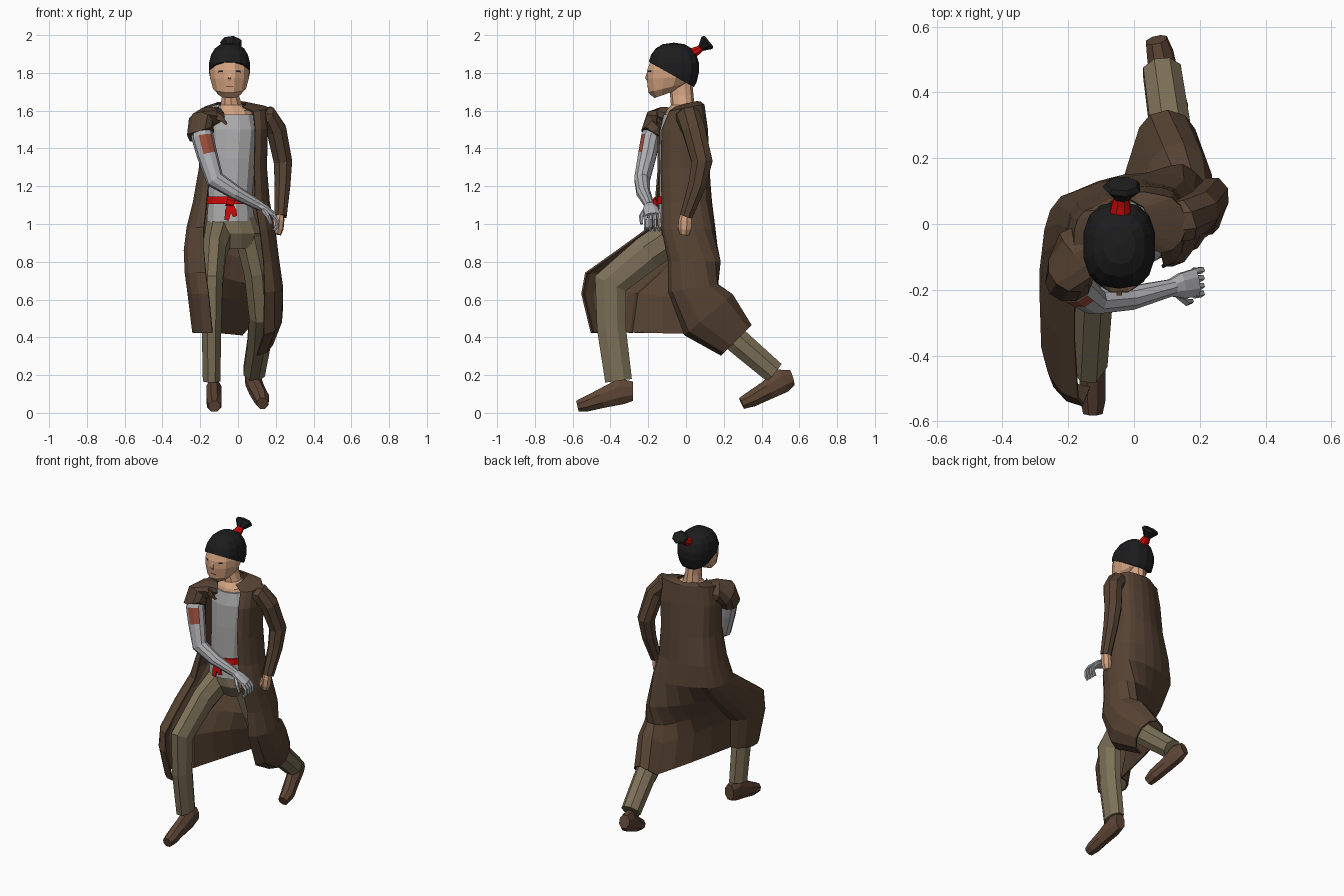
import bpy, bmesh, math, random
from mathutils import Vector
from mathutils.bvhtree import BVHTree

random.seed(4)


def material(name, r, g, b):
    m = bpy.data.materials.new(name)
    m.diffuse_color = (r, g, b, 1)
    return m


COAT = material("coat brown", 0.094, 0.056, 0.033)
SHOE = material("shoe brown", 0.11, 0.06, 0.036)
PANTS = material("khaki", 0.205, 0.165, 0.098)
SHIRT = material("shirt grey", 0.42, 0.42, 0.43)
METAL = material("arm grey", 0.44, 0.44, 0.46)
SKIN = material("skin", 0.66, 0.37, 0.22)
HAIR = material("hair black", 0.012, 0.012, 0.013)
RED = material("red cloth", 0.62, 0.003, 0.003)
RUST = material("dull red", 0.33, 0.075, 0.045)


def finish(name, bm, *mats):
    bmesh.ops.recalc_face_normals(bm, faces=bm.faces)
    me = bpy.data.meshes.new(name)
    bm.to_mesh(me)
    bm.free()
    for m in mats:
        me.materials.append(m)
    ob = bpy.data.objects.new(name, me)
    bpy.context.collection.objects.link(ob)
    return ob


def loft(rings, closed=True, caps=True):
    bm = bmesh.new()
    rows = [[bm.verts.new(p) for p in ring] for ring in rings]
    n = len(rows[0])
    for a, b in zip(rows, rows[1:]):
        for i in range(n if closed else n - 1):
            j = (i + 1) % n
            bm.faces.new((a[i], a[j], b[j], b[i]))
    if closed and caps:
        bm.faces.new(rows[0])
        bm.faces.new(rows[-1])
    return bm


def tube_rings(path, ref, n):
    """path: (x, y, z, radius along ref, radius across)"""
    pts = [Vector(p[:3]) for p in path]
    rings = []
    for i, p in enumerate(path):
        t = (pts[min(i + 1, len(pts) - 1)] - pts[max(i - 1, 0)]).normalized()
        v = (ref - t * ref.dot(t)).normalized()
        u = v.cross(t)
        rings.append([pts[i] + v * p[3] * math.cos(a) + u * p[4] * math.sin(a)
                      for a in (2 * math.pi * (k + 0.5) / n for k in range(n))])
    return rings


X, Y, Z = Vector((1, 0, 0)), Vector((0, 1, 0)), Vector((0, 0, 1))


def tube(name, path, mat, ref=Y, n=8):
    return finish(name, loft(tube_rings(path, ref, n)), mat)


def stack(rows, n=12):
    """horizontal rings: (x, y, z, rx, ry, tilt)"""
    out = []
    for x, y, z, rx, ry, tilt in rows:
        angs = [2 * math.pi * (k + 0.5) / n for k in range(n)]
        out.append([Vector((x + rx * math.cos(a), y + ry * math.sin(a),
                            z + tilt * ry * math.sin(a))) for a in angs])
    return out


# Head and neck
head_rows = [(-.045, -.115, 1.685, .055, .055, .35), (-.045, -.095, 1.722, .09, .108, .25),
             (-.045, -.086, 1.775, .107, .126, .05), (-.045, -.08, 1.815, .109, .13, 0),
             (-.045, -.077, 1.865, .1, .113, 0), (-.045, -.07, 1.92, .06, .07, 0)]
head_bm = loft(stack(head_rows))
bmesh.ops.recalc_face_normals(head_bm, faces=head_bm.faces)
skull = BVHTree.FromBMesh(head_bm)
finish("head", head_bm, SKIN)
finish("neck_and_chest", loft(stack([
    (-.025, -.035, 1.54, .115, .088, 0), (-.025, -.028, 1.6, .1, .075, 0),
    (-.035, -.018, 1.63, .06, .062, 0), (-.04, -.022, 1.68, .047, .062, 0),
    (-.045, -.03, 1.76, .047, .062, 0)], 10)), SKIN)


# Face details, thin plates set on the face
def plate(name, x, z, w, h, mat, d=0.008):
    hit = skull.ray_cast(Vector((x, -1, z)), Y)
    bm = bmesh.new()
    bmesh.ops.create_cube(bm, size=1)
    bmesh.ops.scale(bm, verts=bm.verts, vec=(w, d, h))
    bmesh.ops.rotate(bm, verts=bm.verts,
                     matrix=Y.rotation_difference(-hit[1]).to_matrix())
    bmesh.ops.translate(bm, verts=bm.verts, vec=hit[0])
    finish(name, bm, mat)


for side in (-1, 1):
    plate("eye", -.045 + side * .048, 1.808, .024, .009, HAIR, .004)
plate("mouth", -.045, 1.728, .036, .004, RUST, .004)
tube("nose", [(-.045, -.2, 1.81, .008, .006), (-.045, -.21, 1.772, .012, .01),
              (-.045, -.204, 1.762, .008, .006)], SKIN, X, 4)


# Hair cap: boxy ball, cut on a slant from fringe to nape
def boxy(v):
    return math.copysign(min(1, abs(v) ** .8), v)


bm = bmesh.new()
bmesh.ops.create_uvsphere(bm, u_segments=14, v_segments=9, radius=1)
for v in bm.verts:
    zz = v.co.z if v.co.z > 0 else v.co.z * 1.25
    v.co = (-.045 + boxy(v.co.x) * .112, -.065 + boxy(v.co.y) * .135, 1.83 + zz * .13)
bmesh.ops.bisect_plane(bm, geom=bm.verts[:] + bm.edges[:] + bm.faces[:],
                       plane_co=(0, -.2, 1.86), plane_no=(0, .56, 1), clear_inner=True)
bmesh.ops.holes_fill(bm, edges=[e for e in bm.edges if e.is_boundary])
finish("hair_cap", bm, HAIR)
tube("hair_tie", [(-.042, .025, 1.9, .036, .032), (-.04, .06, 1.918, .03, .024),
                  (-.038, .085, 1.935, .022, .018)], RED, X)
tube("hair_tuft", [(-.038, .078, 1.93, .024, .018), (-.036, .112, 1.96, .06, .045),
                   (-.036, .122, 1.968, .05, .036)], HAIR, X, 7)

# Shirt, sash and hips
finish("shirt", loft(stack([
    (-.04, -.035, 1.01, .13, .118, 0), (-.04, -.035, 1.15, .12, .108, 0),
    (-.03, -.035, 1.35, .125, .11, 0), (-.025, -.035, 1.5, .135, .105, 0),
    (-.025, -.035, 1.58, .112, .085, 0)])), SHIRT)
finish("shirt_collar", loft([[Vector((-.15, -.1, 1.56)), Vector((-.1, -.135, 1.55)),
                              Vector((-.07, -.12, 1.575)), Vector((-.1, -.07, 1.635)),
                              Vector((-.15, -.06, 1.62))],
                             [Vector((-.12, -.07, 1.56))] * 5], caps=False), SHIRT)
finish("sash", loft(stack([(-.04, -.035, 1.105, .13, .122, 0),
                           (-.04, -.035, 1.145, .128, .12, 0)])), RED)
tube("sash_knot", [(-.06, -.165, 1.12, .012, .025), (-.02, -.165, 1.11, .012, .022)], RED, Y, 6)
for dx, end in ((-.02, 1.02), (.025, 1.04)):
    tube("sash_tail", [(-.04, -.165, 1.11, .004, .014), (-.04 + dx * .6, -.17, 1.07, .004, .024),
                       (-.04 + dx, -.168, end, .004, .016)], RED, Y, 4)
finish("hips", loft(stack([
    (-.035, -.03, 1.05, .125, .105, 0), (-.02, -.02, .95, .15, .115, 0),
    (-.01, -.01, .87, .1, .08, 0)])), PANTS)

# Legs and shoes
tube("front_leg", [(-.095, -.02, .97, .08, .1), (-.125, -.2, .85, .066, .1),
                   (-.138, -.4, .685, .062, .098), (-.14, -.395, .45, .056, .083),
                   (-.14, -.357, .17, .05, .077)], PANTS, X)
tube("back_leg", [(.05, .0, .97, .08, .1), (.1, .04, .75, .074, .088),
                  (.122, .12, .52, .068, .08), (.11, .29, .365, .066, .072),
                  (.085, .465, .215, .062, .065)], PANTS, X)
tube("front_shoe", [(-.128, -.28, .115, .035, .055), (-.128, -.34, .115, .043, .075),
                    (-.127, -.45, .075, .043, .055), (-.125, -.53, .046, .042, .043),
                    (-.125, -.575, .035, .032, .032)], SHOE, X)
tube("back_shoe", [(.13, .295, .05, .032, .034), (.125, .35, .075, .043, .046),
                   (.1, .43, .12, .043, .055), (.08, .51, .17, .043, .07),
                   (.068, .56, .185, .035, .045)], SHOE, X)

# Long open coat: each row wraps the right side, back and left side
# right: x, y, z, rx, ry, tilt   left: x, y, z, rx, ry, tilt, extra wrap behind the leg
coat_rows = [
    ((-.095, -.01, 1.63, .02, .055, .25), (.02, .0, 1.632, .02, .055, .25, 0)),
    ((-.125, -.04, 1.61, .055, .085, .2), (.08, -.0, 1.612, .075, .085, .2, 0)),
    ((-.14, -.045, 1.5, .06, .1, 0), (.09, -.01, 1.5, .065, .115, 0, 0)),
    ((-.145, -.035, 1.3, .058, .11, 0), (.085, -.01, 1.3, .065, .12, 0, 0)),
    ((-.165, -.03, 1.12, .07, .13, 0), (.09, -.005, 1.12, .075, .12, 0, 0)),
    ((-.18, -.05, .98, .09, .145, 0), (.115, .01, .97, .08, .135, 0, 0)),
    ((-.18, -.18, .86, .105, .18, 0), (.135, .045, .8, .08, .135, 0, 20)),
    ((-.17, -.33, .74, .11, .2, 0), (.14, .04, .66, .095, .13, .15, 45)),
    ((-.155, -.4, .63, .11, .15, 0), (.135, .12, .52, .1, .125, .85, 60)),
    ((-.135, -.39, .425, .105, .11, 0), (.1, .265, .385, .085, .078, 1.0, 70)),
]


def arc(x, y, z, a, b, tilt, start, end, n=8):
    angs = (math.radians(start + (end - start) * k / (n - 1)) for k in range(n))
    return [Vector((x + a * math.cos(t), y + b * math.sin(t), z + tilt * b * math.sin(t)))
            for t in angs]


rings = []
for r, l in coat_rows:
    right = arc(*r, -90, -270)
    left = arc(*l[:6], 90 + l[6], -90)
    mid = [right[-1].lerp(left[0], f) + Y * .1 * f * (1 - f) for f in (.25, .5, .75)]
    rings.append(right + mid + left)
coat = finish("coat", loft(rings, closed=False), COAT)
mod = coat.modifiers.new("thickness", "SOLIDIFY")
mod.thickness = .01
mod.offset = 0

# Left sleeve and hand
tube("long_sleeve", [(.09, .0, 1.565, .065, .052), (.155, .012, 1.57, .068, .06),
                     (.203, .04, 1.5, .065, .057), (.238, .085, 1.33, .06, .053),
                     (.236, .06, 1.21, .051, .045), (.225, .0, 1.04, .036, .035)], COAT)
tube("hand", [(.222, .0, 1.06, .026, .022), (.22, -.003, 1.02, .036, .026),
              (.215, -.005, .975, .036, .027), (.208, -.008, .945, .026, .02)], SKIN, Y, 7)
tube("thumb", [(.205, -.02, 1.02, .013, .013), (.192, -.034, .985, .012, .012),
               (.188, -.03, .955, .008, .008)], SKIN, Y, 5)

# Torn short sleeve with a ragged end
rings = tube_rings([(-.11, -.055, 1.57, .075, .045), (-.165, -.09, 1.565, .09, .056),
                    (-.198, -.145, 1.535, .085, .066), (-.198, -.178, 1.475, .068, .072)], Y, 10)
for p in rings[-1]:
    p.z += random.uniform(-.022, .022)
finish("torn_sleeve", loft(rings), COAT)
tube("torn_flap", [(-.13, -.15, 1.58, .006, .03), (-.09, -.155, 1.56, .006, .022),
                   (-.06, -.15, 1.53, .004, .008)], COAT, Y, 4)

# Artificial arm with a dull red patch on the upper arm
bm = loft(tube_rings([(-.195, -.16, 1.53, .045, .05), (-.188, -.187, 1.46, .053, .059),
                      (-.163, -.205, 1.365, .051, .055), (-.122, -.233, 1.235, .043, .05),
                      (-.01, -.225, 1.165, .038, .038), (.12, -.192, 1.095, .026, .026)], Y, 10))
bmesh.ops.recalc_face_normals(bm, faces=bm.faces)
for f in bm.faces:
    c = f.calc_center_median()
    if 1.37 < c.z < 1.46 and f.normal.dot(Vector((.3, -.95, 0))) > .75:
        f.material_index = 1
finish("grey_arm", bm, METAL, RUST)
tube("grey_palm", [(.11, -.195, 1.1, .027, .024), (.145, -.188, 1.08, .042, .022),
                   (.19, -.178, 1.045, .046, .018)], METAL)
for k in range(4):
    y = -.215 + k * .024
    tube("grey_finger", [(.182, y, 1.05, .012, .012), (.206, y + .003, 1.02, .011, .011),
                         (.206, y + .004, .985, .01, .01), (.19, y, .965, .008, .008)], METAL, Y, 5)
tube("grey_thumb", [(.135, -.215, 1.075, .014, .014), (.16, -.238, 1.04, .012, .012),
                    (.175, -.235, 1.0, .008, .008)], METAL, Y, 5)
